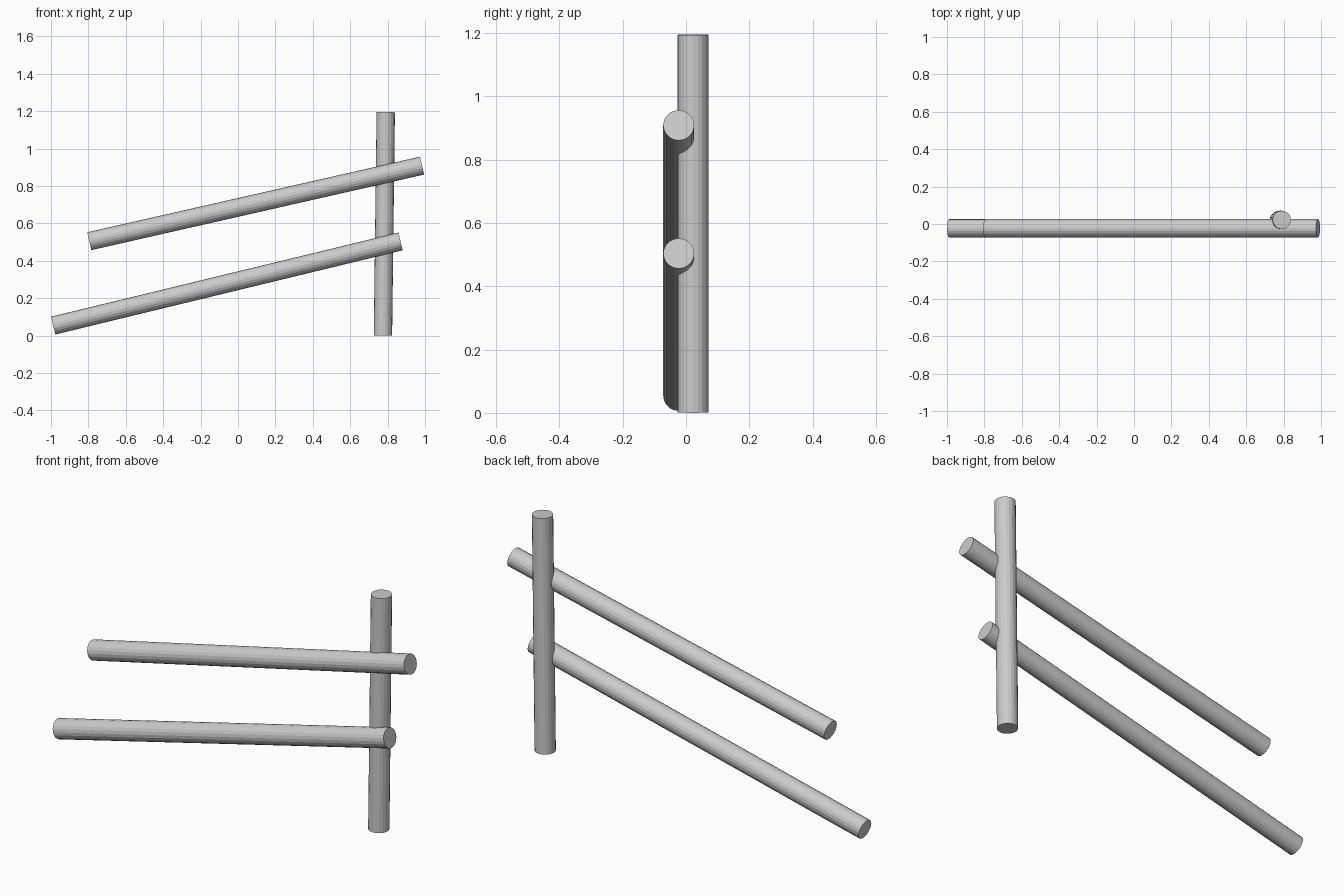
import bpy
from mathutils import Vector

if "Cube" in bpy.data.objects:
    bpy.data.objects.remove(bpy.data.objects["Cube"])

RADIUS = 0.049


def pole(name, start, end):
    """Straight round pole running between two end-cap centres."""
    a, b = Vector(start), Vector(end)
    axis = b - a
    bpy.ops.mesh.primitive_cylinder_add(
        vertices=20, radius=RADIUS, depth=axis.length, location=(a + b) / 2)
    obj = bpy.context.object
    obj.name = name
    obj.rotation_mode = 'QUATERNION'
    obj.rotation_quaternion = axis.to_track_quat('Z', 'Y')
    return obj


# Slightly leaning upright at the back
pole("post", (0.775, 0.022, 0.001), (0.79, 0.022, 1.195))

# Two sloping rails in front of the post
pole("lower_rail", (-0.988, -0.023, 0.054), (0.869, -0.023, 0.504))
pole("upper_rail", (-0.795, -0.023, 0.505), (0.984, -0.023, 0.909))
